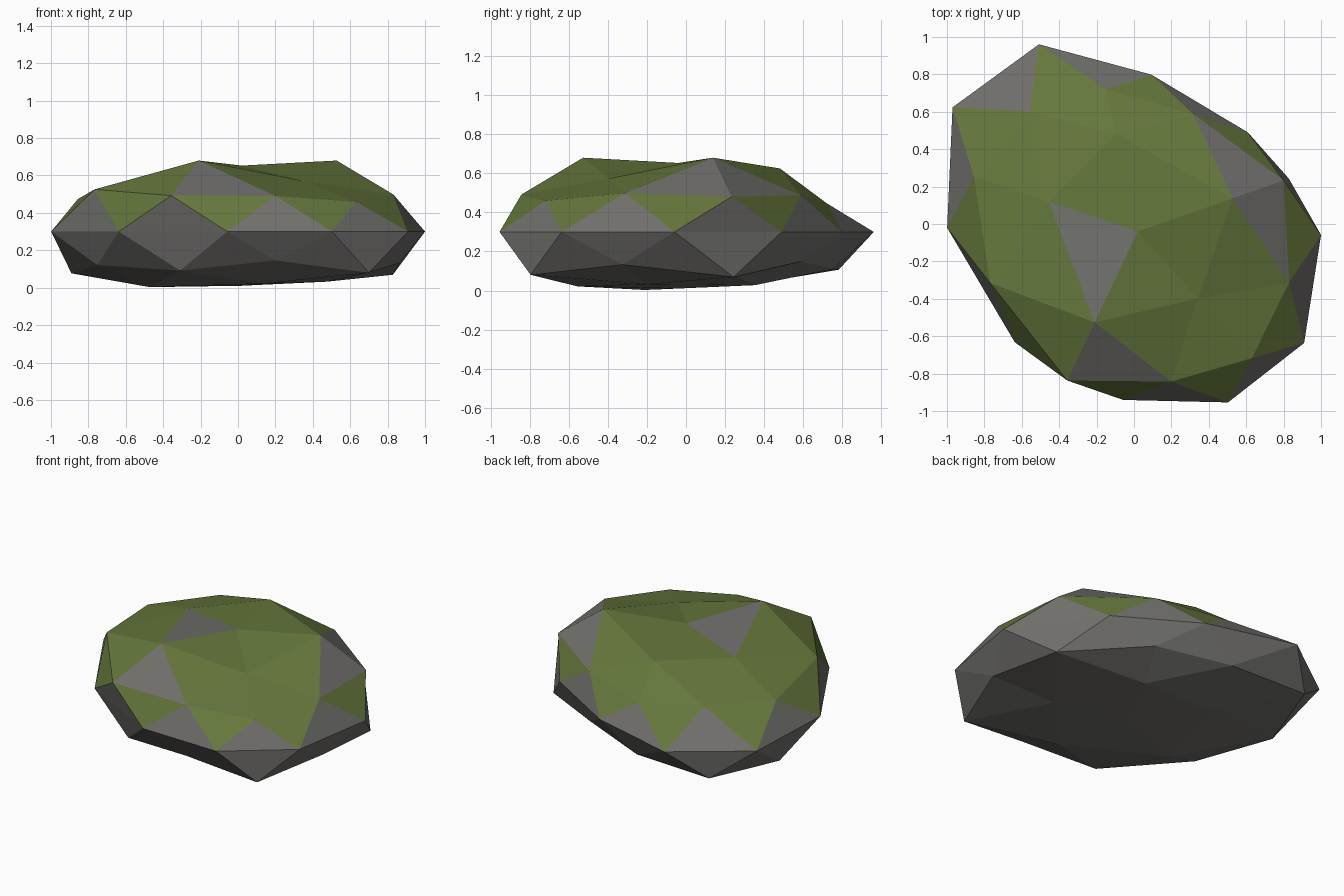
import bpy
import bmesh
from math import atan2, cos, degrees, radians, sin, sqrt
from mathutils import Matrix, Vector

cube = bpy.data.objects.get("Cube")
if cube:
    bpy.data.objects.remove(cube, do_unlink=True)


def make_material(name, color):
    mat = bpy.data.materials.new(name)
    mat.use_nodes = True
    mat.diffuse_color = (*color, 1)
    mat.node_tree.nodes["Principled BSDF"].inputs["Base Color"].default_value = (*color, 1)
    return mat


def azimuth(v):
    # small offset keeps the seam just before zero degrees
    return (degrees(atan2(v.co.y, v.co.x)) + 1) % 360


def direction(angle, height):
    flat = sqrt(1 - height * height)
    return Vector((flat * cos(radians(angle)), flat * sin(radians(angle)), height))


# Bulge of the stone, ring by ring from the top pole to the bottom pole
BULGE = {
    "crown": [0.98],
    "upper_cap": [0.89, 1.24, 1.06, 1.0, 1.24],
    "upper_mid": [1.05, 0.99, 0.985, 1.19, 1.01],
    "shoulder": [0.99, 1.12, 0.91, 1.08, 1.195],
    "waist": [1.06, 1.106, 0.99, 0.95, 1.12, 1.18, 1.15, 1.106, 1.02, 1.023],
    "lower_shoulder": [1.04, 0.94, 1.2, 1.11, 0.96],
    "lower_mid": [1.16, 1.22, 1.0, 1.18, 1.1],
    "lower_cap": [0.96, 1.0, 0.95, 1.2, 1.05],
    "base": [0.97],
}

bm = bmesh.new()
bmesh.ops.create_icosphere(bm, subdivisions=2, radius=1)
bm.normal_update()

# Moss covers the top; a band round the waist and a few facets stay bare
STONE, MOSS = 0, 1
for face in bm.faces:
    on_waist = sum(abs(v.co.z) < 0.01 for v in face.verts)
    above = face.calc_center_median().z > 0
    face.material_index = MOSS if above and on_waist < 2 else STONE

for angle, height in [(-108, 0.94), (-62, 0.64), (62, 0.64), (82, 0.64)]:
    aim = direction(angle, height)
    bare = max(bm.faces, key=lambda f: f.calc_center_median().normalized().dot(aim))
    bare.material_index = STONE

# Push each ring in and out
ordered = sorted(bm.verts, key=lambda v: -v.co.z)
start = 0
for radii in BULGE.values():
    ring = sorted(ordered[start:start + len(radii)], key=azimuth)
    start += len(radii)
    for vert, radius in zip(ring, radii):
        vert.co *= radius

# Stretch to a low oval, turn it, and press the underside flatter
bmesh.ops.transform(bm, verts=bm.verts, matrix=Matrix.Rotation(radians(-48), 4, "Z")
                    @ Matrix.Diagonal((1.03, 0.8, 0.36, 1)))
for vert in bm.verts:
    if vert.co.z < -0.25:
        vert.co.z = -0.25 + (vert.co.z + 0.25) * 0.4
bmesh.ops.translate(bm, verts=bm.verts, vec=(0.02, -0.04, 0.3))
bmesh.ops.recalc_face_normals(bm, faces=bm.faces)

# Mossy stone object, flat shaded
mesh = bpy.data.meshes.new("mossy_stone")
bm.to_mesh(mesh)
bm.free()
mesh.materials.append(make_material("stone_grey", (0.16, 0.157, 0.147)))
mesh.materials.append(make_material("moss_green", (0.13, 0.185, 0.045)))
stone = bpy.data.objects.new("mossy_stone", mesh)
bpy.context.collection.objects.link(stone)
